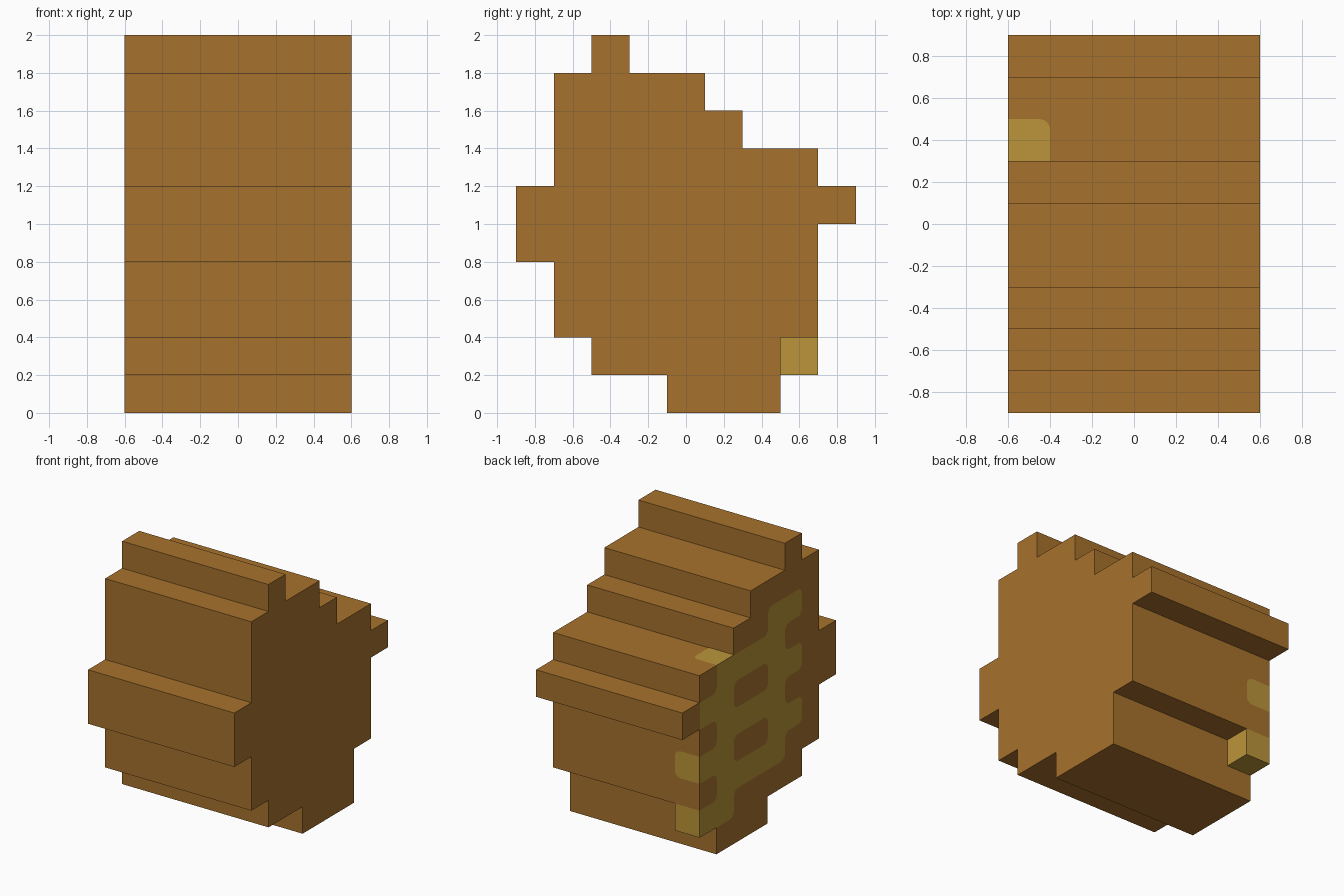
import bpy, bmesh, math
from mathutils import Vector

cube = bpy.data.objects.get("Cube")
if cube:
    bpy.data.objects.remove(cube, do_unlink=True)

S = 0.2        # voxel size
R = 0.05       # corner radius of the painted patches
LIFT = 0.003   # height of the painted patches above the body
W = 0.6        # half width


def material(name, rgb):
    m = bpy.data.materials.new(name)
    m.use_nodes = True
    m.diffuse_color = (*rgb, 1)
    bsdf = next(n for n in m.node_tree.nodes if n.type == 'BSDF_PRINCIPLED')
    bsdf.inputs["Base Color"].default_value = (*rgb, 1)
    bsdf.inputs["Roughness"].default_value = 0.8
    return m


BROWN = material("toasted_brown", (0.390, 0.166, 0.026))
GOLD = material("pale_gold", (0.497, 0.301, 0.041))


def finish(name, bm, mat):
    mesh = bpy.data.meshes.new(name)
    bm.to_mesh(mesh)
    bm.free()
    mesh.materials.append(mat)
    ob = bpy.data.objects.new(name, mesh)
    bpy.context.collection.objects.link(ob)
    return ob


def prism(name, outline, x0, x1, mat):
    """Extrude a (y, z) outline from x0 to x1."""
    bm = bmesh.new()
    face = bm.faces.new([bm.verts.new((x0, y, z)) for y, z in outline])
    ext = bmesh.ops.extrude_face_region(bm, geom=[face])
    moved = [g for g in ext["geom"] if isinstance(g, bmesh.types.BMVert)]
    bmesh.ops.translate(bm, verts=moved, vec=(x1 - x0, 0, 0))
    bmesh.ops.recalc_face_normals(bm, faces=bm.faces)
    return finish(name, bm, mat)


def patch(name, cells, place, normal, rounded):
    """Thin painted sheet of grid cells, with rounded inner and outer corners."""
    bm = bmesh.new()

    def add(points):
        f = bm.faces.new([bm.verts.new(place(u * S, v * S)) for u, v in points])
        f.normal_update()
        if f.normal.dot(Vector(normal)) < 0:
            f.normal_flip()

    def arc(u, v, su, sv):
        r = R / S
        steps = [math.radians(a) for a in (0, 22.5, 45, 67.5, 90)]
        return [(u + su * r * (1 - math.sin(a)), v + sv * r * (1 - math.cos(a)))
                for a in steps]

    spots = {(i + a, j + b) for i, j in cells for a in (-1, 0, 1) for b in (-1, 0, 1)}
    for i, j in spots:
        shape = []
        for a, b in ((0, 0), (1, 0), (1, 1), (0, 1)):
            u, v = i + a, j + b
            count = sum((u - p, v - q) in cells for p in (0, 1) for q in (0, 1))
            curve = arc(u, v, 1 - 2 * a, 1 - 2 * b)
            ok = rounded(u, v)
            if (i, j) not in cells:
                if count == 3 and ok:          # fill a concave corner
                    add([(u, v)] + curve)
            elif count == 1 and ok:            # trim a convex corner
                shape += curve if a != b else curve[::-1]
            else:
                shape.append((u, v))
        if (i, j) in cells:
            # keep the outline running the same way round at every corner
            c = (i + 0.5, j + 0.5)
            shape.sort(key=lambda p: math.atan2(p[1] - c[1], p[0] - c[0]))
            add(shape)
    return finish(name, bm, GOLD)


# Stepped body: y range of every layer, from the ground up
layers = [(-.1, .5), (-.5, .5), (-.7, .7), (-.7, .7), (-.9, .7), (-.9, .9),
          (-.7, .7), (-.7, .3), (-.7, .1), (-.5, -.3)]
back, front = [], []
for k, (y0, y1) in enumerate(layers):
    for side, y in ((back, y1), (front, y0)):
        if side and side[-1][0] == y:
            side.pop()                         # merge straight runs
        else:
            side.append((y, k * S))
        side.append((y, (k + 1) * S))
prism("stepped_body", back + front[::-1], -W, W, BROWN)

# Single pale block under the back edge
prism("corner_block", [(.5, .2), (.7, .2), (.7, .4), (.5, .4)], -W, -W + S, GOLD)

# Lattice on the -x side: columns run from y = -0.5, rows down from z = 1.6
rows = ["##....",
        ".####.",
        "##..##",
        ".####.",
        "##..##",
        ".####.",
        "....##"]
lattice = {(c, 7 - r) for r, row in enumerate(rows)
           for c, ch in enumerate(row) if ch == "#"}
patch("side_lattice", lattice,
      lambda u, v: (-W - LIFT, u - 0.5, v), (-1, 0, 0),
      lambda u, v: u < 6 and (u, v) != (5, 7))

# Lattice ends that wrap round onto the back and the upper step
patch("back_patch", {(0, 3)},
      lambda u, v: (u - W, 0.7 + LIFT, v), (0, 1, 0),
      lambda u, v: u == 1)
patch("step_patch", {(0, 0)},
      lambda u, v: (u - W, v + 0.3, 1.4 + LIFT), (0, 0, 1),
      lambda u, v: (u, v) == (1, 1))
